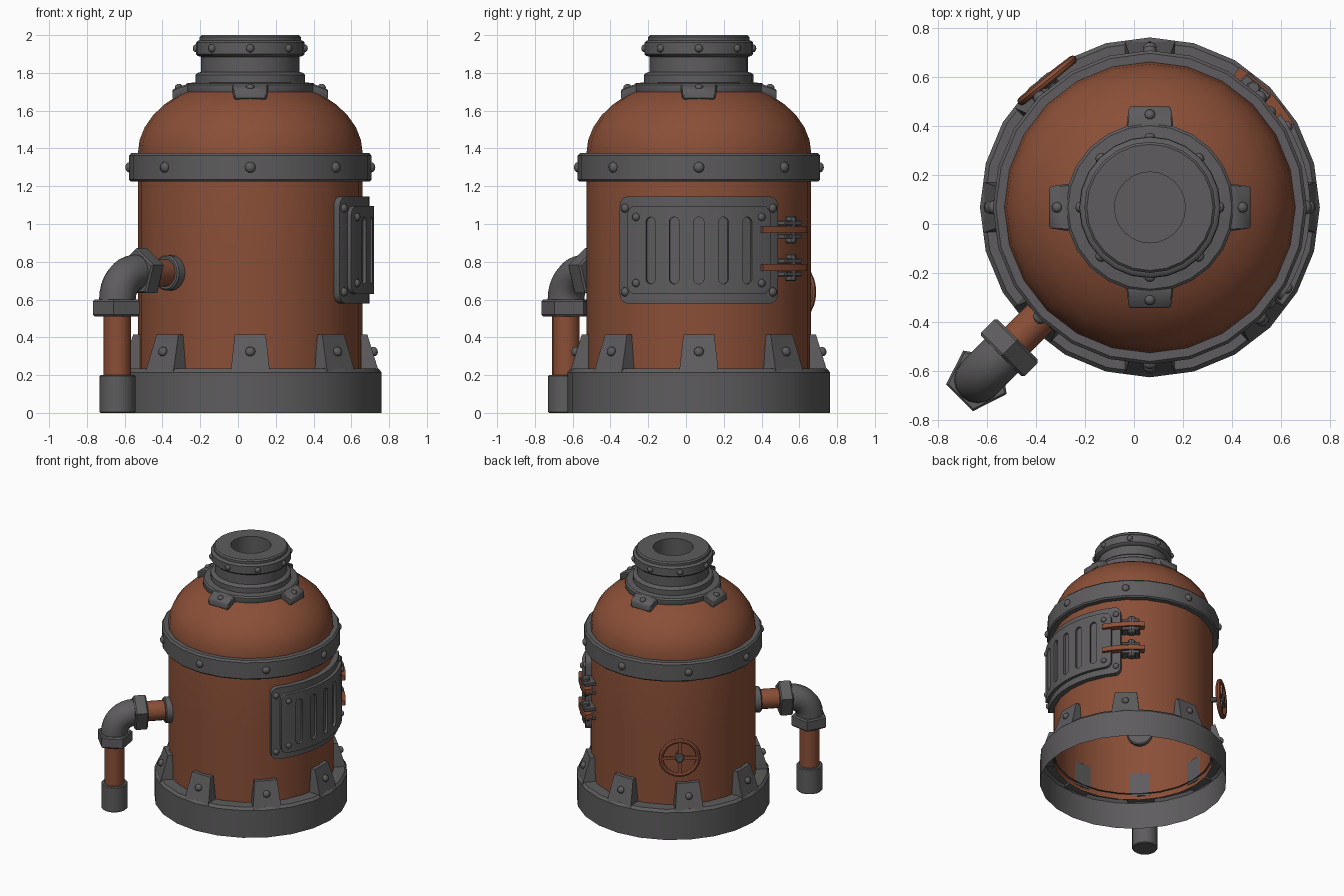
import bpy, bmesh
from math import sin, cos, pi, radians, sqrt
from mathutils import Vector, Matrix

if "Cube" in bpy.data.objects:
    bpy.data.objects.remove(bpy.data.objects["Cube"])

CX, CY = 0.065, 0.068
CENTRE = Matrix.Translation((CX, CY, 0))


def material(name, rgb):
    m = bpy.data.materials.new(name)
    m.diffuse_color = (*rgb, 1)
    m.use_nodes = True
    m.node_tree.nodes["Principled BSDF"].inputs["Base Color"].default_value = m.diffuse_color
    return m


RUST = material("rust_brown", (0.255, 0.078, 0.038))
IRON = material("iron_grey", (0.112, 0.107, 0.112))


def finish(name, bm, mat, matrix=None, angle=35, bevel=0):
    if bevel:
        bmesh.ops.bevel(bm, geom=bm.edges[:], offset=bevel, segments=1, affect='EDGES')
    bmesh.ops.recalc_face_normals(bm, faces=bm.faces[:])
    me = bpy.data.meshes.new(name)
    bm.to_mesh(me)
    bm.free()
    me.transform(matrix or Matrix())
    me.materials.append(mat)
    me.shade_smooth()
    me.set_sharp_from_angle(angle=radians(angle))
    ob = bpy.data.objects.new(name, me)
    bpy.context.collection.objects.link(ob)
    return ob


def lathe(name, prof, mat, n=24, matrix=CENTRE, closed=False, start=0):
    """Spin an (r, z) profile about z; r = 0 closes to a pole."""
    bm = bmesh.new()
    rings = []
    for r, z in prof:
        if r == 0:
            rings.append([bm.verts.new((0, 0, z))] * n)
        else:
            rings.append([bm.verts.new((r * cos(start + 2 * pi * i / n), r * sin(start + 2 * pi * i / n), z))
                          for i in range(n)])
    pairs = list(zip(rings, rings[1:])) + ([(rings[-1], rings[0])] if closed else [])
    for a, b in pairs:
        for i in range(n):
            j = (i + 1) % n
            bm.faces.new(list(dict.fromkeys((a[i], a[j], b[j], b[i]))))
    return finish(name, bm, mat, matrix)


def disc(name, r, z0, z1, mat, matrix=CENTRE, n=16, b=0.008, start=0):
    return lathe(name, [(0, z0), (r - b, z0), (r, z0 + b), (r, z1 - b), (r - b, z1), (0, z1)],
                 mat, n, matrix, start=start)


def radial(deg, r=0, z=0):
    """Local frame: x outward, y tangent, z up, at a body angle."""
    return CENTRE @ Matrix.Rotation(radians(deg), 4, 'Z') @ Matrix.Translation((r, 0, z))


def hull(name, pts, mat, matrix, bevel=0):
    bm = bmesh.new()
    for p in pts:
        bm.verts.new(p)
    bmesh.ops.convex_hull(bm, input=bm.verts[:])
    bmesh.ops.dissolve_limit(bm, angle_limit=0.02, verts=bm.verts[:], edges=bm.edges[:])
    return finish(name, bm, mat, matrix, bevel=bevel)


def rivet(name, deg, r, z, size=0.027, tilt=0):
    bm = bmesh.new()
    bmesh.ops.create_uvsphere(bm, u_segments=10, v_segments=6, radius=size)
    m = radial(deg, r, z) @ Matrix.Rotation(radians(90 - tilt), 4, 'Y') @ Matrix.Diagonal((1, 1, 0.75, 1))
    finish(name, bm, IRON, m, 60)


def arc_plate(name, mat, a0, a1, r0, r1, z0, z1, corner=0.0, bevel=0.0):
    """Plate bent round the body, with rounded corners."""
    bm = bmesh.new()
    ca = corner / r1
    s0, s1 = radians(a0), radians(a1)
    ends = [ca * (1 - cos(k * pi / 8)) for k in range(4)] if corner else [0]
    cols = [s0 + e for e in ends]
    cols += [s0 + ca + (s1 - s0 - 2 * ca) * i / 12 for i in range(0 if corner else 1, 13 if corner else 12)]
    cols += [s1 - e for e in reversed(ends)]
    rows = []
    for a in cols:
        d = min(a - s0, s1 - a)
        u = max(0, 1 - d / ca) if corner else 0
        c = corner * (1 - sqrt(max(0, 1 - u * u)))
        rows.append([bm.verts.new((r * cos(a), r * sin(a), z))
                     for r, z in ((r0, z0 + c), (r1, z0 + c), (r1, z1 - c), (r0, z1 - c))])
    for p, q in zip(rows, rows[1:]):
        for i in range(4):
            bm.faces.new((p[i], p[(i + 1) % 4], q[(i + 1) % 4], q[i]))
    bm.faces.new(rows[0])
    bm.faces.new(rows[-1])
    if bevel:   # chamfer the outer rim only
        rim = [e for e in bm.edges if all(abs(v.co.xy.length - r1) < 1e-5 for v in e.verts)
               and e.calc_face_angle(0) > 0.8]
        bmesh.ops.bevel(bm, geom=rim, offset=bevel, segments=1, affect='EDGES')
    return finish(name, bm, mat, CENTRE)


# Hollow boiler body with dome, open below
dome = [(0.595 * cos(t), 1.375 + 0.4 * sin(t)) for t in [radians(10 * k) for k in range(8)]]
lathe("body", [(0.595, 0.19), (0.595, 0.8)] + dome, RUST)
lathe("base_ring", [(0.695, 0), (0.695, 0.215), (0.678, 0.235), (0.58, 0.235)], IRON)
lathe("middle_band", [(0.585, 1.225), (0.632, 1.225), (0.642, 1.235), (0.642, 1.362),
                      (0.63, 1.375), (0.585, 1.375)], IRON, closed=True)

# Neck with collars and a blind hole
lathe("neck", [(0.0, 1.69), (0.34, 1.69), (0.346, 1.7), (0.346, 1.735), (0.335, 1.745), (0.29, 1.75),
               (0.29, 1.79), (0.28, 1.80), (0.26, 1.805), (0.26, 1.885), (0.278, 1.89),
               (0.288, 1.9), (0.288, 1.96), (0.278, 1.97), (0.268, 1.972), (0.268, 1.99),
               (0.258, 2.0), (0.145, 2.0), (0.145, 1.8), (0, 1.8)], IRON)

# Rivets and base brackets, every 45 degrees
for k in range(8):
    a = 45 * k
    rivet("band_rivet", a, 0.64, 1.30, 0.029)
    rivet("neck_rivet", a, 0.288, 1.93, 0.022)
    hull("base_bracket", [(x, s * w, z) for s in (-1, 1) for x, w, z in
                          ((0.57, 0.102, 0.22), (0.665, 0.102, 0.22), (0.66, 0.102, 0.235),
                           (0.605, 0.082, 0.415), (0.57, 0.082, 0.415), (0.655, 0.1, 0.225))],
         IRON, radial(a, 0.015))
    rivet("bracket_rivet", a, 0.655, 0.325, 0.027, 18)

# Four tabs on the dome collar
for a in (0, 90, 180, 270):
    hull("collar_tab", [(x, s * w, z) for s in (-1, 1) for x, w, z in
                        ((0.3, 0.095, 1.74), (0.345, 0.095, 1.738), (0.412, 0.085, 1.712),
                         (0.412, 0.085, 1.66), (0.3, 0.095, 1.66))], IRON, radial(a), 0.006)
    rivet("tab_rivet", a, 0.38, 1.725, 0.022, 68)

# Vented door, bent round the right side
arc_plate("door_frame", IRON, -41.5, 41.5, 0.575, 0.632, 0.58, 1.145, 0.05, 0.012)
panel = arc_plate("door_panel", IRON, -35.5, 35.5, 0.60, 0.656, 0.63, 1.095, 0.05, 0.01)
cutters = []
for k in range(-2, 3):
    pts = []
    for i in range(16):
        t = 2 * pi * (i + 0.5) / 16
        for x in (0.637, 0.75):
            pts.append((x, 0.027 * cos(t), 0.86 + 0.027 * sin(t) + (0.15 if sin(t) > 0 else -0.15)))
    c = hull("slot_cutter", pts, IRON, radial(11.5 * k))
    c.hide_render = True
    cutters.append(c)
    mod = panel.modifiers.new("slot", 'BOOLEAN')
    mod.object, mod.operation, mod.solver = c, 'DIFFERENCE', 'EXACT'
dg = bpy.context.evaluated_depsgraph_get()
cut = bpy.data.meshes.new_from_object(panel.evaluated_get(dg))
panel.modifiers.clear()
panel.data = cut
cut.shade_smooth()
cut.set_sharp_from_angle(angle=radians(35))
for c in cutters:
    bpy.data.objects.remove(c)
for s in (-1, 1):
    for z in (-1, 1):
        rivet("frame_rivet", 38.3 * s, 0.632, 0.862 + 0.222 * z, 0.024)
        rivet("panel_rivet", 30.5 * s, 0.656, 0.862 + 0.175 * z, 0.022)

# Two hinges behind the door
for z in (0.77, 0.97):
    arc_plate("hinge_strap", RUST, 30, 57.5, 0.625, 0.68, z - 0.018, z + 0.018)
    for s in (-1, 1):
        hull("hinge_lug", [(x, y, z + s * h) for x in (0.57, 0.672) for y in (-0.075, 0.06)
                           for h in (0.022, 0.048)], IRON, radial(49), 0.005)
    disc("hinge_bolt", 0.03, z - 0.072, z + 0.072, IRON, radial(49, 0.645), 8, 0.006)

# Hand wheel at the back left
wheel = radial(129, 0.668, 0.64) @ Matrix.Rotation(pi / 2, 4, 'Y')
lathe("wheel_rim", [(0.134 + 0.018 * cos(pi * k / 4), 0.018 * sin(pi * k / 4)) for k in range(8)],
      RUST, 24, wheel, closed=True)
for k in range(4):
    hull("wheel_spoke", [(x, y, z) for x in (0.015, 0.13) for y in (-0.012, 0.012)
                         for z in (-0.01, 0.01)], RUST, wheel @ Matrix.Rotation(k * pi / 2, 4, 'Z'))
disc("wheel_hub", 0.033, -0.025, 0.024, IRON, wheel, 10)
disc("wheel_stem", 0.02, -0.09, 0.0, IRON, wheel, 10)

# Side pipe: upright, elbow, and horizontal run into the body
up = radial(225, 0.995)
disc("pipe_foot", 0.095, 0, 0.2, IRON, up, 16, 0.006)
disc("upright_pipe", 0.073, 0.15, 0.56, RUST, up)
disc("upright_nut", 0.132, 0.51, 0.6, IRON, up, 5, 0.01, start=radians(36))
level = radial(225, 0, 0.742) @ Matrix.Rotation(pi / 2, 4, 'Y')
disc("wall_flange", 0.095, 0.56, 0.635, IRON, level)
disc("level_pipe", 0.073, 0.58, 0.82, RUST, level)
disc("level_nut", 0.132, 0.765, 0.86, IRON, level, 5, 0.01, start=pi)
bm = bmesh.new()
rings = []
for i in range(9):
    t = pi / 2 * i / 8
    ring = []
    for k in range(16):
        u = 2 * pi * k / 16
        d = 0.142 + 0.097 * cos(u)
        ring.append(bm.verts.new((0.853 + d * cos(t), 0.097 * sin(u), 0.6 + d * sin(t))))
    rings.append(ring)
for p, q in zip(rings, rings[1:]):
    for k in range(16):
        bm.faces.new((p[k], p[(k + 1) % 16], q[(k + 1) % 16], q[k]))
bm.faces.new(rings[0])
bm.faces.new(rings[-1])
finish("pipe_elbow", bm, IRON, radial(225))
